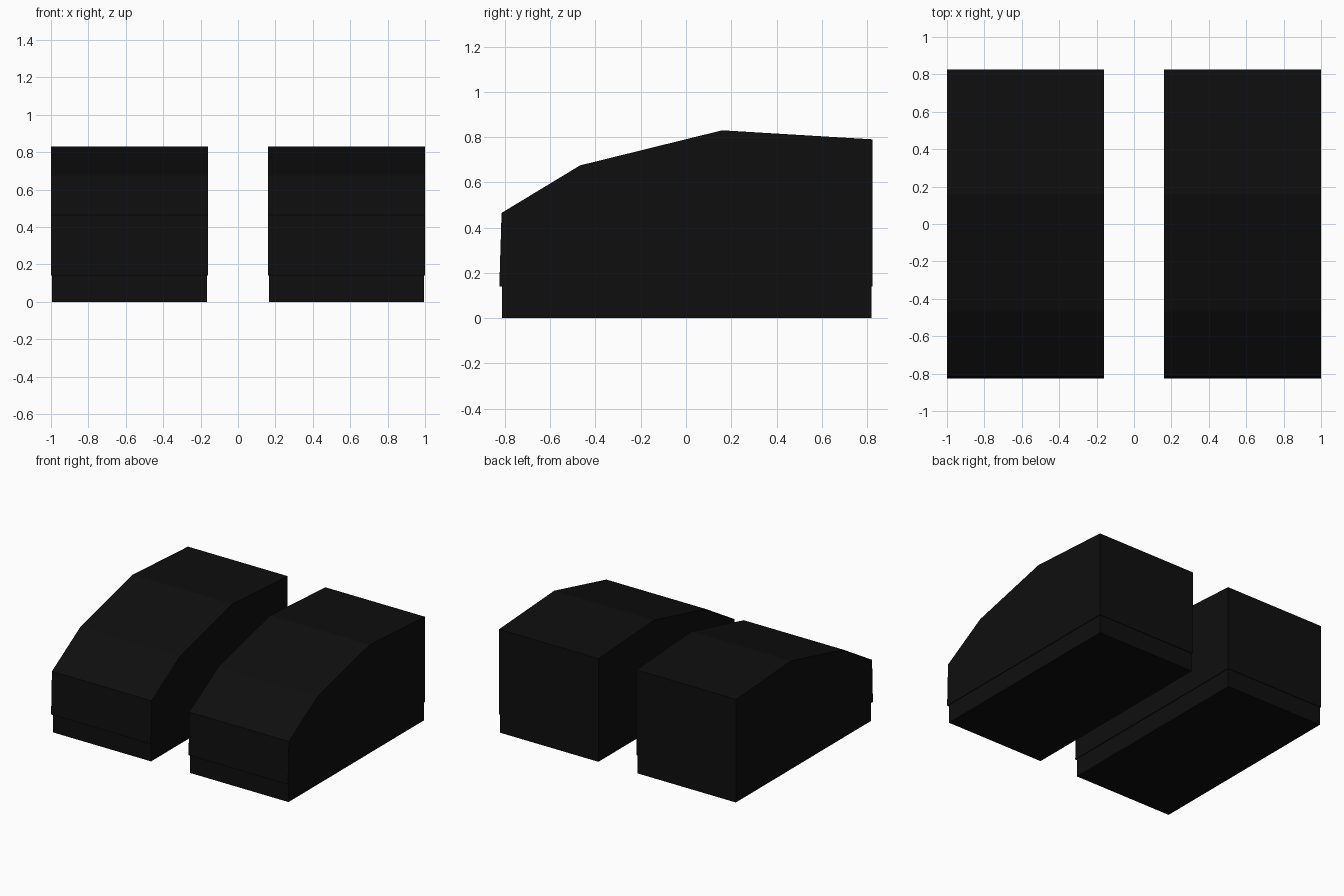
import bpy, bmesh

if "Cube" in bpy.data.objects:
    bpy.data.objects.remove(bpy.data.objects["Cube"])

# One near-black leather/rubber colour
black = bpy.data.materials.new("black")
black.diffuse_color = (0.0045, 0.0045, 0.0045, 1)
black.use_nodes = True
black.node_tree.nodes["Principled BSDF"].inputs["Base Color"].default_value = black.diffuse_color


def extrude_profile(name, profile, x0, x1):
    """Side profile (y, z) extruded across x into a closed solid."""
    bm = bmesh.new()
    face = bm.faces.new([bm.verts.new((x0, y, z)) for y, z in profile])
    ext = bmesh.ops.extrude_face_region(bm, geom=[face])
    moved = [v for v in ext["geom"] if isinstance(v, bmesh.types.BMVert)]
    bmesh.ops.translate(bm, verts=moved, vec=(x1 - x0, 0, 0))
    bmesh.ops.recalc_face_normals(bm, faces=bm.faces)
    mesh = bpy.data.meshes.new(name)
    bm.to_mesh(mesh)
    bm.free()
    mesh.materials.append(black)
    obj = bpy.data.objects.new(name, mesh)
    bpy.context.collection.objects.link(obj)
    return obj


# Side profiles: sloped shoe upper and slightly inset sole
upper = [(-0.825, 0.14), (-0.815, 0.465), (-0.468, 0.675),
         (0.16, 0.83), (0.825, 0.79), (0.825, 0.14)]
sole = [(-0.812, 0), (-0.812, 0.14), (0.82, 0.14), (0.82, 0)]

# Left and right shoe
for side, s in (("left", -1), ("right", 1)):
    extrude_profile(side + "_shoe_upper", upper, s * 0.16, s * 1.0)
    extrude_profile(side + "_shoe_sole", sole, s * 0.165, s * 0.995)
